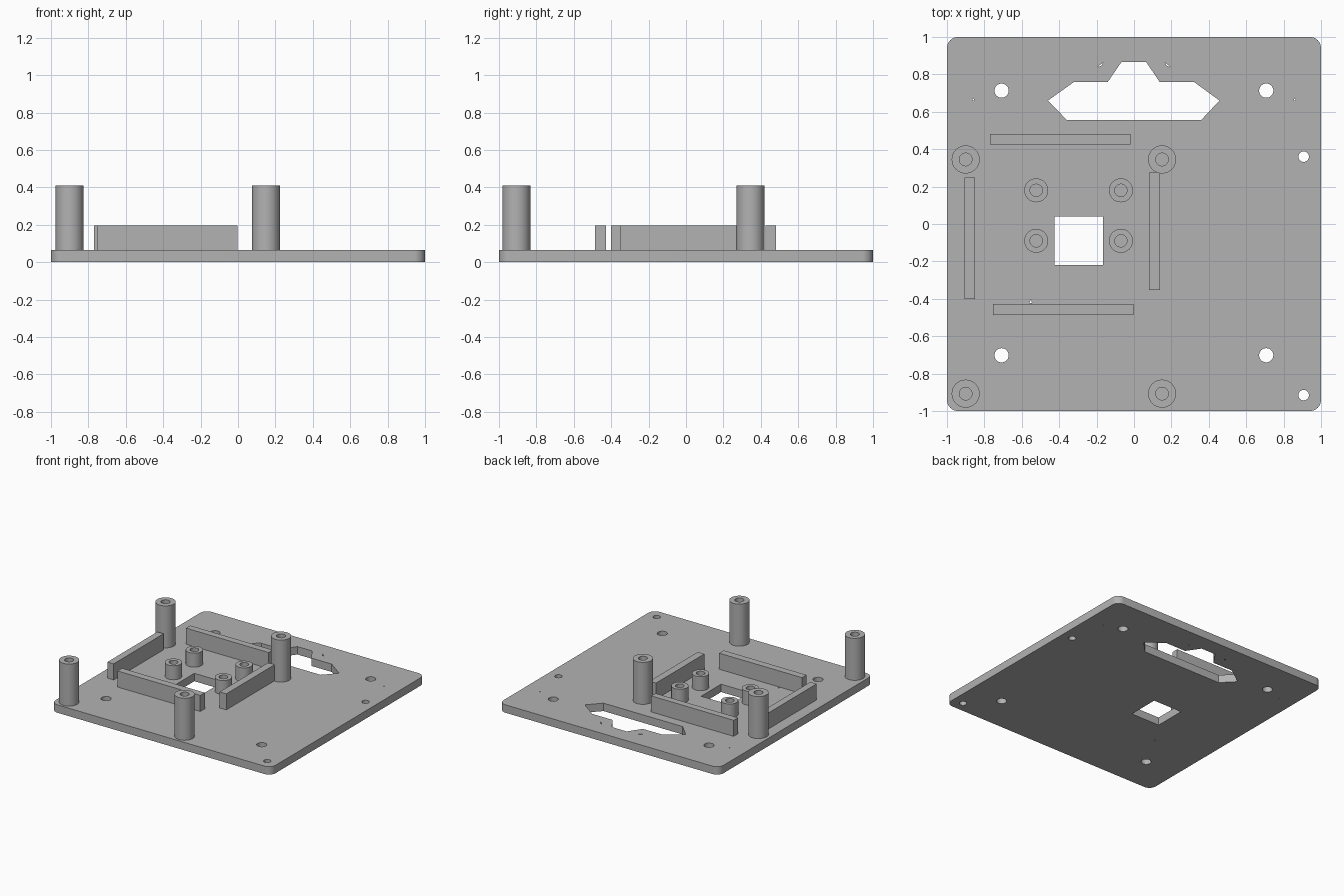
import bpy, bmesh, math

cube = bpy.data.objects.get("Cube")
if cube:
    bpy.data.objects.remove(cube, do_unlink=True)

BASE = 0.065
WALL_TOP, SHORT_TOP, TALL_TOP = 0.197, 0.18, 0.41

grey = bpy.data.materials.new("plain grey")
grey.use_nodes = True
colour = (0.45, 0.45, 0.45, 1)
grey.diffuse_color = colour
grey.node_tree.nodes["Principled BSDF"].inputs["Base Color"].default_value = colour


def circle(x, y, r, n=32):
    return [(x + r * math.cos(2 * math.pi * i / n),
             y + r * math.sin(2 * math.pi * i / n)) for i in range(n)]


def rect(x0, x1, y0, y1):
    return [(x0, y0), (x1, y0), (x1, y1), (x0, y1)]


def rounded_square(half, r, steps=8):
    pts = []
    for q, (sx, sy) in enumerate([(1, 1), (-1, 1), (-1, -1), (1, -1)]):
        for i in range(steps + 1):
            a = math.pi / 2 * (q + i / steps)
            pts.append((sx * (half - r) + r * math.cos(a),
                        sy * (half - r) + r * math.sin(a)))
    return pts


def extrude(name, loops, z0, z1):
    """Extrude an outline (first loop) with holes (other loops)."""
    bm = bmesh.new()
    edges = []
    for loop in loops:
        vs = [bm.verts.new((x, y, z0)) for x, y in loop]
        edges += [bm.edges.new((vs[i - 1], vs[i])) for i in range(len(vs))]
    bmesh.ops.triangle_fill(bm, edges=edges, use_beauty=True, use_dissolve=False)
    top = bmesh.ops.extrude_face_region(bm, geom=bm.faces[:], use_keep_orig=True)
    for v in top["geom"]:
        if isinstance(v, bmesh.types.BMVert):
            v.co.z = z1
    bmesh.ops.recalc_face_normals(bm, faces=bm.faces[:])
    mesh = bpy.data.meshes.new(name)
    bm.to_mesh(mesh)
    bm.free()
    mesh.materials.append(grey)
    ob = bpy.data.objects.new(name, mesh)
    bpy.context.collection.objects.link(ob)
    bpy.ops.object.select_all(action="DESELECT")
    ob.select_set(True)
    bpy.context.view_layer.objects.active = ob
    bpy.ops.object.shade_smooth_by_angle(angle=math.radians(30))
    return ob


# Base plate with its connector cutout, window, screw holes and tiny slots
connector = [(-0.46, 0.66), (-0.32, 0.76), (-0.14, 0.76), (-0.067, 0.866),
             (0.065, 0.866), (0.137, 0.76), (0.32, 0.76), (0.457, 0.66),
             (0.36, 0.557), (-0.36, 0.557)]
window = rect(-0.425, -0.165, -0.22, 0.04)
holes = [connector, window]
holes += [circle(x, y, 0.038) for x in (-0.708, 0.707) for y in (-0.702, 0.713)]
holes += [circle(0.907, y, 0.028) for y in (-0.915, 0.36)]
for s in (-1, 1):
    holes.append(circle(s * 0.86, 0.665, 0.005, 8))
    holes.append([(s * 0.165, 0.865), (s * 0.172, 0.848),
                  (s * 0.195, 0.838), (s * 0.18, 0.852)])
holes.append([(-0.56, -0.422), (-0.546, -0.422), (-0.55, -0.402)])
extrude("base_plate", [rounded_square(1, 0.06)] + holes, 0, BASE)

# Low walls around the window
walls = {"back_wall": (-0.77, -0.02, 0.425, 0.48),
         "front_wall": (-0.755, -0.003, -0.486, -0.427),
         "right_wall": (-0.907, -0.85, -0.4, 0.248),
         "left_wall": (0.08, 0.14, -0.352, 0.275)}
for name, box in walls.items():
    extrude(name, [rect(*box)], BASE, WALL_TOP)

# Hollow standoffs: four tall, four short
for x in (-0.9, 0.15):
    for y in (-0.907, 0.345):
        extrude("tall_standoff", [circle(x, y, 0.075), circle(x, y, 0.034)], BASE, TALL_TOP)
for x in (-0.523, -0.07):
    for y in (-0.09, 0.18):
        extrude("short_standoff", [circle(x, y, 0.064), circle(x, y, 0.033)], BASE, SHORT_TOP)
